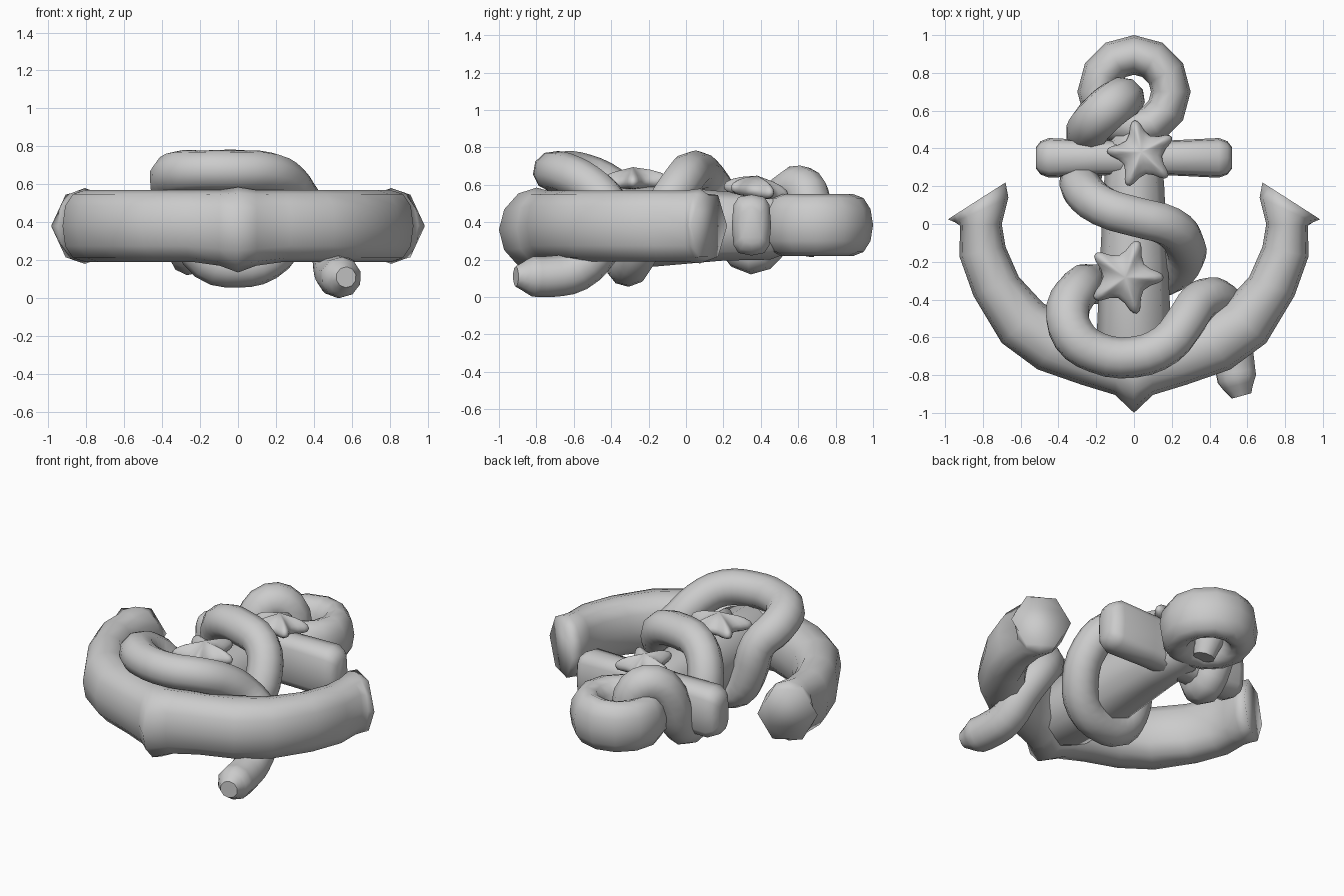
import bpy, bmesh, math
from mathutils import Vector

if "Cube" in bpy.data.objects:
    bpy.data.objects.remove(bpy.data.objects["Cube"])

grey = bpy.data.materials.new("plain grey")
grey.diffuse_color = (0.6, 0.6, 0.6, 1)
grey.use_nodes = True
grey.node_tree.nodes["Principled BSDF"].inputs["Base Color"].default_value = grey.diffuse_color
ZC = 0.38


def finish(obj, angle=60):
    obj.data.materials.clear()
    obj.data.materials.append(grey)
    bpy.ops.object.select_all(action='DESELECT')
    obj.select_set(True)
    bpy.context.view_layer.objects.active = obj
    bpy.ops.object.shade_smooth_by_angle(angle=math.radians(angle))


def from_bmesh(name, bm, angle=60):
    bmesh.ops.recalc_face_normals(bm, faces=bm.faces)
    me = bpy.data.meshes.new(name)
    bm.to_mesh(me)
    bm.free()
    obj = bpy.data.objects.new(name, me)
    bpy.context.collection.objects.link(obj)
    finish(obj, angle)
    return obj


def outline_point(t, p):
    """Point on a unit rounded outline; p = 0 gives a flat-topped hexagon."""
    c, s = math.cos(t), math.sin(t)
    if p == 0:
        r = 0.866 / math.cos(t % (math.pi / 3) - math.pi / 6)
        return r * c, r * s / 0.866
    return math.copysign(abs(c) ** p, c), math.copysign(abs(s) ** p, s)


def loft(name, sections, sides=12, closed=False, power=0.85, angle=60):
    """Each section: two opposite plan points, half height, centre height, optional roundness."""
    bm = bmesh.new()
    rings = []
    for a, b, h, zc, *p in sections:
        a, b = Vector((*a, zc)), Vector((*b, zc))
        mid, half = (a + b) / 2, (b - a) / 2
        ring = []
        for i in range(sides):
            c, s = outline_point(2 * math.pi * i / sides, p[0] if p else power)
            ring.append(bm.verts.new(mid + half * c + Vector((0, 0, h * s))))
        rings.append(ring)
    pairs = list(zip(rings, rings[1:]))
    if closed:
        pairs.append((rings[-1], rings[0]))
    else:
        bm.faces.new(rings[0])
        bm.faces.new(rings[-1])
    for r, q in pairs:
        for i in range(sides):
            j = (i + 1) % sides
            bm.faces.new((r[i], r[j], q[j], q[i]))
    return from_bmesh(name, bm, angle)


# Curved arms with barbed tips, mirrored about the keel
half = [((0.68, 0.22), (0.985, 0.025), 0.165, ZC, 0), ((0.665, 0.14), (0.95, 0.01), 0.20, ZC, 1.0),
        ((0.70, 0.0), (0.92, -0.01), 0.19, ZC), ((0.68, -0.12), (0.925, -0.17), 0.19, ZC),
        ((0.61, -0.28), (0.85, -0.38), 0.19, ZC), ((0.48, -0.42), (0.70, -0.63), 0.19, ZC),
        ((0.33, -0.50), (0.51, -0.77), 0.19, ZC), ((0.19, -0.56), (0.28, -0.85), 0.19, ZC),
        ((0.09, -0.58), (0.10, -0.905), 0.20, 0.37)]
keel = [((0, -0.60), (0, -1.0), 0.225, 0.36, 1.05)]
mirrored = [((-s[0][0], s[0][1]), (-s[1][0], s[1][1]), *s[2:]) for s in reversed(half)]
loft("arms", half + keel + mirrored, angle=120)

# Tapered shank
loft("shank", [((-w, y), (w, y), h, ZC) for y, w, h in
               [(0.53, 0.10, 0.15), (0.45, 0.14, 0.18), (0.2, 0.16, 0.185),
                (-0.2, 0.18, 0.22), (-0.65, 0.20, 0.21), (-0.78, 0.16, 0.16)]], sides=8)

# Cross stock with rounded ends
stock = [(0.52, 0.055, 0.10), (0.495, 0.088, 0.14), (0.45, 0.105, 0.163), (0.2, 0.093, 0.163)]
stock = stock + [(-x, w, h) for x, w, h in reversed(stock)]
loft("stock", [((x, 0.35 - w), (x, 0.35 + w), h, 0.385) for x, w, h in stock], power=0.6)

# Top ring
ring = []
for k in range(12):
    t = 2 * math.pi * k / 12
    d = Vector((math.sin(t), math.cos(t)))
    ring.append((d * 0.09 + Vector((0, 0.7)), d * 0.30 + Vector((0, 0.7)), 0.165, 0.385))
loft("top_ring", ring, closed=True, power=0.95)

# Rope winding through the ring, round the shank and over one arm
path = [(-0.03, 0.62, 0.23), (-0.05, 0.66, 0.40), (-0.09, 0.65, 0.55), (-0.17, 0.585, 0.585),
        (-0.235, 0.51, 0.48), (-0.25, 0.45, 0.32), (-0.255, 0.35, 0.23), (-0.28, 0.25, 0.34),
        (-0.27, 0.18, 0.52), (-0.16, 0.09, 0.65), (0.02, 0.035, 0.67), (0.18, -0.01, 0.63),
        (0.265, -0.10, 0.50), (0.255, -0.20, 0.33), (0.15, -0.28, 0.20), (0.0, -0.31, 0.165),
        (-0.16, -0.32, 0.20), (-0.25, -0.32, 0.36), (-0.29, -0.345, 0.52), (-0.35, -0.45, 0.61),
        (-0.32, -0.59, 0.66), (-0.2, -0.68, 0.67), (0.0, -0.705, 0.67), (0.17, -0.64, 0.66),
        (0.27, -0.52, 0.60), (0.34, -0.42, 0.50), (0.42, -0.39, 0.40), (0.49, -0.46, 0.26),
        (0.51, -0.58, 0.14), (0.53, -0.72, 0.11), (0.545, -0.82, 0.11), (0.57, -0.91, 0.11)]
cu = bpy.data.curves.new("rope", 'CURVE')
cu.dimensions = '3D'
cu.bevel_depth = 0.11
cu.bevel_resolution = 3
cu.use_fill_caps = True
cu.resolution_u = 3
sp = cu.splines.new('BEZIER')
sp.bezier_points.add(len(path) - 1)
for p, co in zip(sp.bezier_points, path):
    p.co = co
    p.handle_left_type = p.handle_right_type = 'AUTO'
for i in (2, 3, 4, 19, 20):
    sp.bezier_points[i].radius = 1.07
sp.bezier_points[0].radius = 0.6
sp.bezier_points[-2].radius = 0.98
sp.bezier_points[-1].radius = 0.5
rope = bpy.data.objects.new("rope", cu)
bpy.context.collection.objects.link(rope)
bpy.context.view_layer.objects.active = rope
rope.select_set(True)
bpy.ops.object.convert(target='MESH')
finish(bpy.context.view_layer.objects.active, 120)


# Starfish with soft ridged, blunt points
def star(name, centre, turn, size, tilt):
    bm = bmesh.new()
    outline = []
    for k in range(5):
        a = turn + k * 2 * math.pi / 5
        for da, r in ((-0.16, 0.97), (0, 1.04), (0.16, 0.97), (math.pi / 5, 0.46)):
            outline.append((a + da, r * size, da == 0))

    def layer(scale, z, ridge):
        return [bm.verts.new((math.cos(a) * r * scale, math.sin(a) * r * scale,
                              ridge if tip else z)) for a, r, tip in outline]
    low, mid = layer(0.9, -0.05, -0.05), layer(1.03, 0.0, 0.0)
    top = layer(0.82, 0.025, 0.045)
    n = len(outline)
    peak = bm.verts.new((0, 0, 0.085))
    bm.faces.new(low)
    for i in range(n):
        j = (i + 1) % n
        bm.faces.new((low[i], low[j], mid[j], mid[i]))
        bm.faces.new((mid[i], mid[j], top[j], top[i]))
        bm.faces.new((top[i], top[j], peak))
    obj = from_bmesh(name, bm, 180)
    obj.modifiers.new("soften", 'SUBSURF').levels = 1
    obj.modifiers["soften"].render_levels = 1
    obj.location = centre
    obj.rotation_euler = (tilt, 0, 0)


star("upper_star", (0.04, 0.37, 0.575), math.radians(102), 0.187, -0.15)
star("lower_star", (-0.045, -0.28, 0.62), math.radians(71), 0.205, 0.05)
